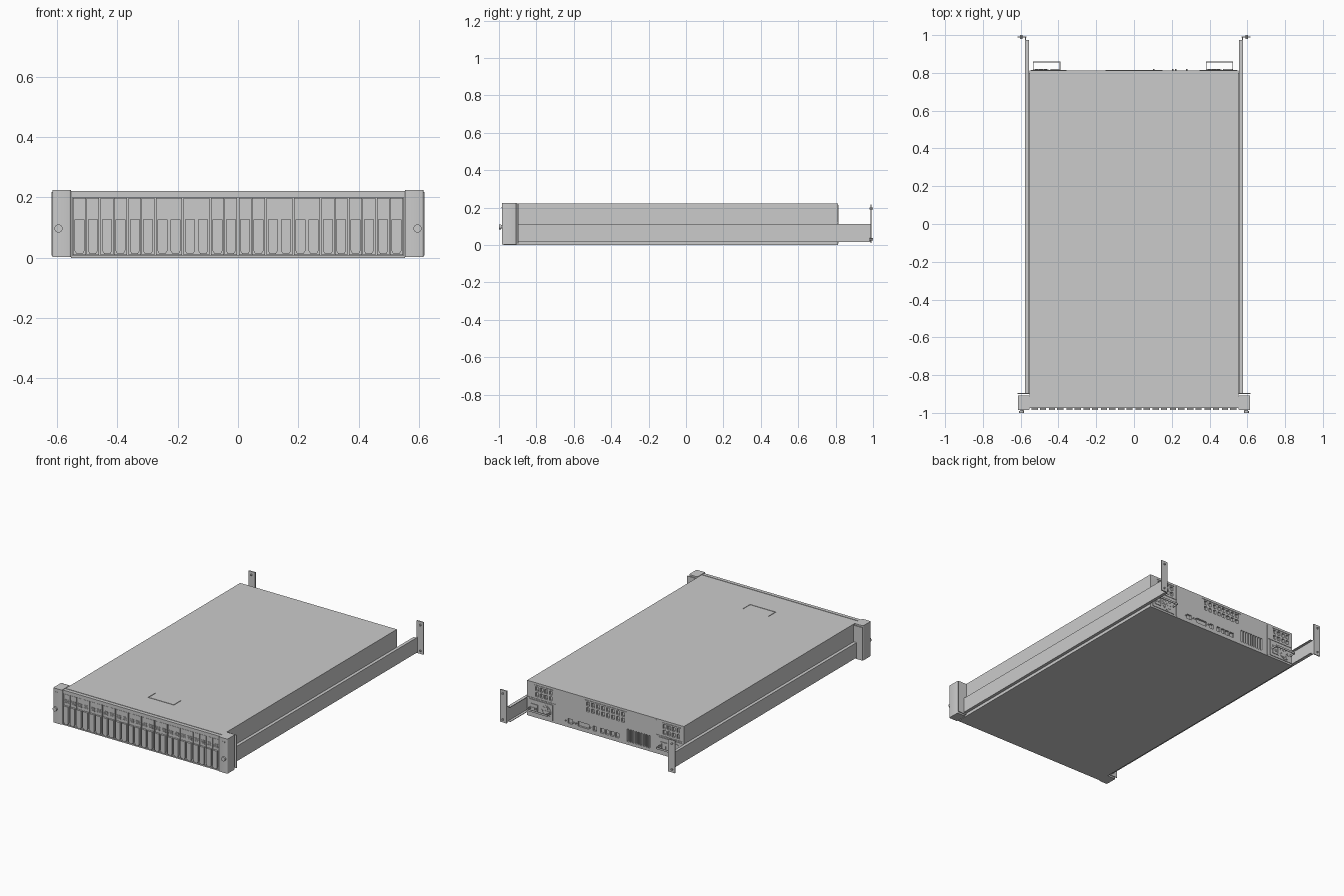
import bpy, bmesh, math
from mathutils import Matrix, Vector

cube = bpy.data.objects.get("Cube")
if cube:
    bpy.data.objects.remove(cube, do_unlink=True)

grey = bpy.data.materials.new("light grey metal")
grey.use_nodes = True
COLOR = (0.6, 0.6, 0.6, 1)
grey.diffuse_color = COLOR
grey.node_tree.nodes["Principled BSDF"].inputs["Base Color"].default_value = COLOR


def box(bm, x0, x1, y0, y1, z0, z1):
    size = Matrix.Diagonal((x1 - x0, y1 - y0, z1 - z0, 1))
    place = Matrix.Translation(((x0 + x1) / 2, (y0 + y1) / 2, (z0 + z1) / 2))
    return bmesh.ops.create_cube(bm, size=1, matrix=place @ size)["verts"]


def rod(bm, x, z, y0, y1, r, sides=16):
    place = Matrix.Translation((x, (y0 + y1) / 2, z)) @ Matrix.Rotation(math.pi / 2, 4, 'X')
    bmesh.ops.create_cone(bm, cap_ends=True, segments=sides, radius1=r, radius2=r,
                          depth=y1 - y0, matrix=place)


def plate(bm, points, y0, y1):
    """Extrude an outline in x and z from y0 to y1."""
    face = bm.faces.new([bm.verts.new((x, y0, z)) for x, z in points])
    new = bmesh.ops.extrude_face_region(bm, geom=[face])["geom"]
    verts = [v for v in new if isinstance(v, bmesh.types.BMVert)]
    bmesh.ops.translate(bm, verts=verts, vec=(0, y1 - y0, 0))


def finish(bm, name, smooth=False):
    bmesh.ops.recalc_face_normals(bm, faces=bm.faces)
    mesh = bpy.data.meshes.new(name)
    bm.to_mesh(mesh)
    bm.free()
    mesh.materials.append(grey)
    obj = bpy.data.objects.new(name, mesh)
    bpy.context.collection.objects.link(obj)
    bpy.ops.object.select_all(action='DESELECT')
    bpy.context.view_layer.objects.active = obj
    obj.select_set(True)
    if smooth:
        bpy.ops.object.shade_smooth_by_angle(angle=math.radians(35))
    return obj


W, FRONT, BACK, TOP = 0.553, -0.975, 0.812, 0.222

# Openings: drive bay, lid seam, lid latch outline, rear vents and ports
bm = bmesh.new()
box(bm, -0.549, 0.549, -1.1, -0.94, 0.008, 0.2)
box(bm, -W - 0.1, W + 0.1, -0.952, -0.948, TOP - 0.003, TOP + 0.1)
latch = TOP - 0.003
box(bm, -0.092, 0.092, -0.777, -0.773, latch, TOP + 0.1)
for s in (-1, 1):
    x = s * 0.09
    box(bm, x - 0.002, x + 0.002, -0.7725, -0.7, latch, TOP + 0.1)


def slots(x0, x1, count, z0, z1, fill=0.6, depth=0.012):
    pitch = (x1 - x0) / count
    for i in range(count):
        cx = x0 + pitch * (i + 0.5)
        box(bm, cx - pitch * fill / 2, cx + pitch * fill / 2, BACK - depth, BACK + 0.1, z0, z1)


for x0, x1, count in ((0.37, 0.5, 4), (-0.14, 0.14, 8), (-0.53, -0.4, 4)):
    slots(x0, x1, count, 0.135, 0.16)
    slots(x0, x1, count, 0.172, 0.197)
slots(-0.32, -0.15, 9, 0.02, 0.1)
slots(-0.1, 0.04, 4, 0.025, 0.055, 0.75)
slots(0.06, 0.09, 1, 0.025, 0.055, 0.8)
slots(0.11, 0.2, 1, 0.025, 0.055, 0.9)
slots(0.23, 0.27, 1, 0.025, 0.055, 0.8)
cutter = finish(bm, "opening_cutter")
cutter.hide_render = True

# Chassis
bm = bmesh.new()
box(bm, -W, W, FRONT, BACK, 0, TOP)
chassis = finish(bm, "chassis")
cut = chassis.modifiers.new("openings", 'BOOLEAN')
cut.operation = 'DIFFERENCE'
cut.solver = 'EXACT'
cut.object = cutter
bpy.ops.object.modifier_apply(modifier=cut.name)
bpy.data.objects.remove(cutter, do_unlink=True)

# Drive carriers in pairs, with pull handles and indicator bars
PITCH = 1.098 / 24
carriers, handles, bars = bmesh.new(), bmesh.new(), bmesh.new()
for i in range(24):
    shift = 0.001 if i % 2 == 0 else -0.001
    cx = (i - 11.5) * PITCH + shift
    half = PITCH / 2 - 0.0015
    box(carriers, cx - half, cx + half, -0.973, -0.938, 0.01, 0.198)
    h = 0.0165
    plate(handles, [(cx - h, 0.127), (cx - h, 0.024), (cx - h + 0.007, 0.012),
                    (cx + h - 0.007, 0.012), (cx + h, 0.024), (cx + h, 0.127)], -0.985, -0.972)
    for k in range(3):
        z = 0.143 + k * 0.009
        box(bars, cx - 0.014, cx + 0.014, -0.976, -0.972, z, z + 0.005)
finish(carriers, "drive_carriers")
finish(handles, "drive_handles")
finish(bars, "drive_indicator_bars")

# Ears, thumb screws, rails and rear mounting tabs on both sides
for side, s in (("left", 1), ("right", -1)):
    def span(a, b):
        return sorted((s * a, s * b))

    bm = bmesh.new()
    box(bm, *span(0.554, 0.615), -0.985, -0.907, 0.003, 0.224)
    upright = [e for e in bm.edges if abs(e.verts[0].co.z - e.verts[1].co.z) > 0.1]
    bmesh.ops.bevel(bm, geom=upright, offset=0.006, segments=3, profile=0.5, affect='EDGES')
    finish(bm, side + "_ear", True)

    bm = bmesh.new()
    rod(bm, s * 0.595, 0.097, -0.994, -0.98, 0.009)
    rod(bm, s * 0.595, 0.097, -1.0, -0.99, 0.0135)
    finish(bm, side + "_thumb_screw", True)

    bm = bmesh.new()
    box(bm, *span(0.583, 0.597), -0.987, -0.984, 0.197, 0.203)
    finish(bm, side + "_ear_mark")

    bm = bmesh.new()
    box(bm, *span(0.572, 0.577), -0.9, 0.99, 0.016, 0.112)
    for z in (0.016, 0.108):
        box(bm, *span(0.557, 0.574), -0.9, 0.975, z, z + 0.004)
    box(bm, *span(0.554, 0.56), -0.9, 0.8, 0.03, 0.1)
    finish(bm, side + "_rail")

    bm = bmesh.new()
    box(bm, *span(0.557, 0.618), -0.9, -0.895, 0.008, 0.218)
    box(bm, *span(0.57, 0.617), 0.987, 0.993, 0.01, 0.217)
    for z in (0.03, 0.195):
        rod(bm, s * 0.597, z, 0.98, 1.0, 0.006, 12)
    finish(bm, side + "_mounting_tabs", True)

# Power supplies at the rear
for side, c in (("left", 0.4525), ("right", -0.4625)):
    bm = bmesh.new()
    box(bm, c - 0.083, c + 0.083, 0.8, 0.816, 0.012, 0.112)
    box(bm, c + 0.02, c + 0.068, 0.81, 0.82, 0.03, 0.038)
    box(bm, c + 0.02, c + 0.068, 0.81, 0.82, 0.078, 0.086)
    for dx in (0.02, 0.062):
        box(bm, c + dx, c + dx + 0.006, 0.81, 0.82, 0.038, 0.078)
    for dx in (0.034, 0.044, 0.054):
        box(bm, c + dx - 0.002, c + dx + 0.002, 0.81, 0.819, 0.05, 0.064)
    finish(bm, side + "_power_supply")

    # Fan grille of small hexagons
    bm = bmesh.new()
    rod(bm, c - 0.03, 0.06, 0.81, 0.818, 0.04, 32)
    for k in range(7):
        a = k * math.pi / 3
        r = 0 if k == 6 else 0.024
        rod(bm, c - 0.03 + r * math.cos(a), 0.06 + r * math.sin(a), 0.816, 0.82, 0.01, 6)
    finish(bm, side + "_fan_grille", True)

    # Pull loop
    bm = bmesh.new()
    for x in (c - 0.0725, c + 0.0685):
        box(bm, x, x + 0.004, 0.81, 0.86, 0.054, 0.066)
    box(bm, c - 0.0725, c + 0.0725, 0.856, 0.86, 0.054, 0.066)
    finish(bm, side + "_pull_loop")

# Rear seams and connector screws
bm = bmesh.new()
for x in (0.35, -0.36):
    box(bm, x - 0.002, x + 0.002, 0.81, 0.815, 0.008, 0.214)
for x0, x1 in ((0.35, 0.545), (-0.545, -0.36)):
    box(bm, x0, x1, 0.81, 0.815, 0.119, 0.122)
for x0, x1 in ((-0.15, 0.15), (0.37, 0.5), (-0.53, -0.4)):
    box(bm, x0, x1, 0.81, 0.815, 0.205, 0.208)
finish(bm, "rear_seams")

bm = bmesh.new()
for x in (0.105, 0.205, 0.222, 0.278):
    rod(bm, x, 0.04, 0.81, 0.821, 0.004, 8)
finish(bm, "connector_screws", True)
